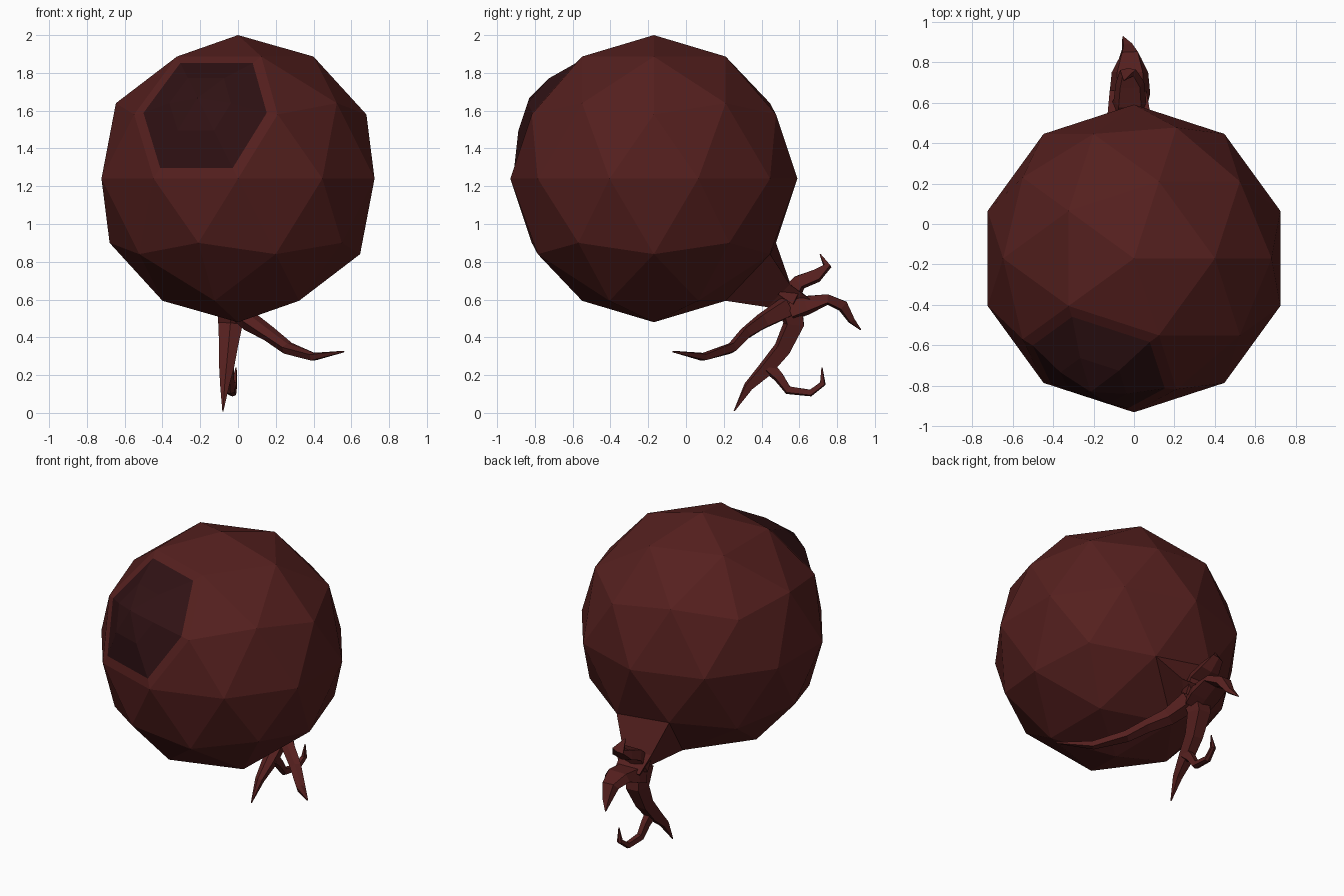
import bpy, bmesh, math
from mathutils import Vector as V

if "Cube" in bpy.data.objects:
    bpy.data.objects.remove(bpy.data.objects["Cube"])

def material(name, rgb):
    m = bpy.data.materials.new(name)
    m.diffuse_color = (*rgb, 1)
    m.use_nodes = True
    m.node_tree.nodes["Principled BSDF"].inputs["Base Color"].default_value = m.diffuse_color
    return m

RED = material("dark_red", (0.09, 0.014, 0.013))
DARK = material("pupil_dark", (0.03, 0.006, 0.007))

def finish(bm, name, *mats):
    bmesh.ops.recalc_face_normals(bm, faces=bm.faces)
    me = bpy.data.meshes.new(name)
    bm.to_mesh(me)
    bm.free()
    for m in mats:
        me.materials.append(m)
    ob = bpy.data.objects.new(name, me)
    bpy.context.collection.objects.link(ob)
    return ob

# Eyeball: low icosphere
R, C = 0.76, V((0, -0.17, 1.24))
bm = bmesh.new()
bmesh.ops.create_icosphere(bm, subdivisions=2, radius=R)
bmesh.ops.translate(bm, verts=bm.verts, vec=C)

def nearest(p):
    return min(bm.verts, key=lambda v: (v.co - V(p)).length)

# Pupil: hexagon around one vertex, inset twice and bulged outwards
centre = nearest((-0.2, -0.785, 1.64))
normal = (centre.co - C).normalized()
mid = centre.co.copy()
for scale, lift in ((0.86, 0), (0.5, 0.05)):
    bmesh.ops.inset_region(bm, faces=list(centre.link_faces), thickness=0.0005)
    for f in centre.link_faces:
        f.material_index = 1
    for e in centre.link_edges:
        v = e.other_vert(centre)
        v.co = mid + (v.co - mid) * scale + normal * lift
    if scale == 0.86:
        ring_faces = set(centre.link_faces)
for f in bm.faces:
    if all((v.co - mid).length < 0.375 for v in f.verts):
        f.material_index = 1
centre.co = mid + normal * 0.055

# Stalk: one back triangle pulled out to a narrow neck
base = [nearest(p) for p in ((-0.21, 0.477, 0.9), (0.2, 0.445, 0.84), (-0.124, 0.21, 0.593))]
face = next(f for f in bm.faces if set(f.verts) == set(base))
for targets in (((-0.13, 0.55, 0.69), (0.08, 0.55, 0.68), (-0.05, 0.43, 0.56)),
                ((-0.12, 0.66, 0.60), (0.06, 0.66, 0.60), (-0.04, 0.54, 0.50))):
    order = [base.index(v) for v in face.verts]
    new = bmesh.ops.extrude_discrete_faces(bm, faces=[face])["faces"][0]
    face = new
    base = [None] * 3
    for i, v in zip(order, face.verts):
        v.co = V(targets[i])
        base[i] = v
finish(bm, "eyeball", RED, DARK)

# Tapered four-sided root: points are (x, y, z, half width, half thickness)
def root(name, pts):
    bm = bmesh.new()
    P = [V(p[:3]) for p in pts]
    rings = []
    for i, p in enumerate(pts):
        t = (P[min(i + 1, len(P) - 1)] - P[max(i - 1, 0)]).normalized()
        side = V((1, 0, 0))
        side = (side - t * side.dot(t)).normalized()
        up = t.cross(side)
        rings.append([bm.verts.new(P[i] + side * a * p[3] + up * b * p[4])
                      for a, b in ((1, 0.6), (0, 1), (-1, 0.6), (-0.7, -1), (0.7, -1))])
    for a, b in zip(rings, rings[1:]):
        for k in range(5):
            j = (k + 1) % 5
            bm.faces.new((a[k], a[j], b[j], b[k]))
    bm.faces.new(rings[0])
    bm.faces.new(rings[-1])
    finish(bm, name, RED)

root("lower_root", [(-0.03, 0.54, 0.6, .08, .07), (-0.04, 0.57, 0.47, .065, .055),
                    (-0.05, 0.51, 0.34, .05, .045), (-0.06, 0.42, 0.23, .04, .04),
                    (-0.07, 0.33, 0.14, .025, .025), (-0.08, 0.255, 0.01, .003, .003)])
root("lower_hook_root", [(-0.05, 0.44, 0.24, .03, .035), (-0.045, 0.49, 0.19, .025, .027),
                         (-0.04, 0.54, 0.12, .022, .022), (-0.03, 0.66, 0.105, .02, .018),
                         (-0.02, 0.725, 0.155, .016, .016), (-0.01, 0.72, 0.24, .003, .003)])
root("forward_root", [(0.0, 0.53, 0.56, .06, .055), (0.06, 0.4, 0.485, .05, .04),
                      (0.16, 0.31, 0.42, .04, .03), (0.26, 0.24, 0.345, .035, .026),
                      (0.40, 0.09, 0.298, .028, .02), (0.56, -0.07, 0.325, .004, .004)])
root("back_root", [(-0.03, 0.56, 0.54, .09, .05), (-0.02, 0.64, 0.57, .10, .05),
                   (-0.02, 0.75, 0.60, .09, .028), (-0.02, 0.83, 0.565, .055, .03),
                   (-0.03, 0.875, 0.49, .03, .018), (-0.055, 0.925, 0.44, .003, .003)])
root("upper_root", [(-0.03, 0.54, 0.6, .09, .06), (-0.02, 0.6, 0.69, .08, .04),
                    (-0.02, 0.69, 0.725, .07, .035), (-0.03, 0.75, 0.775, .04, .02),
                    (-0.05, 0.71, 0.84, .003, .003)])
